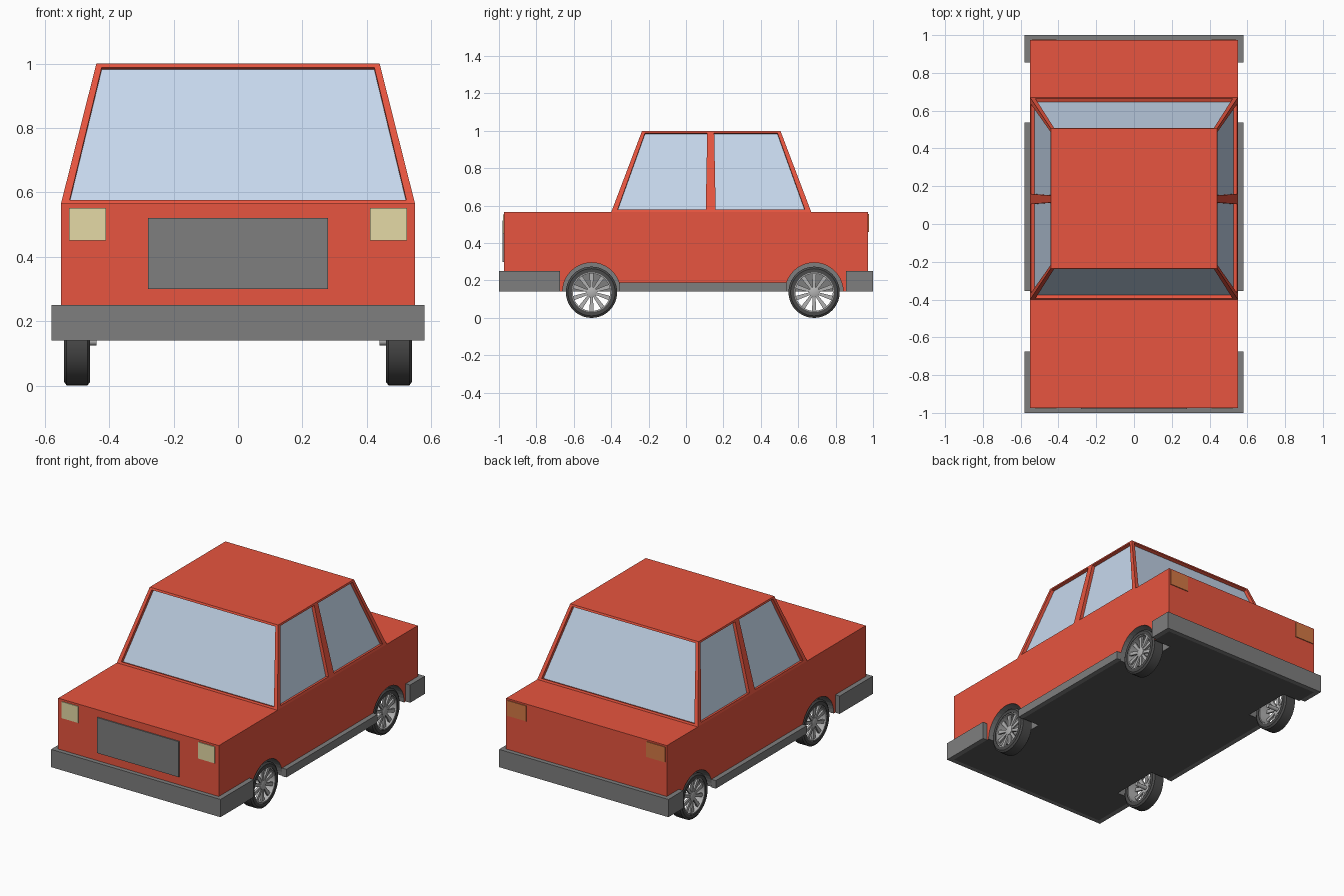
import bpy, bmesh, math
from mathutils import Vector

if "Cube" in bpy.data.objects:
    bpy.data.objects.remove(bpy.data.objects["Cube"])


def material(name, r, g, b):
    m = bpy.data.materials.new(name)
    m.diffuse_color = (r, g, b, 1)
    m.use_nodes = True
    m.node_tree.nodes["Principled BSDF"].inputs["Base Color"].default_value = m.diffuse_color
    return m


RED = material("red paint", 0.80, 0.09, 0.05)
DARK = material("underside", 0.10, 0.10, 0.10)
TRIM = material("dark trim", 0.21, 0.21, 0.21)
GLASS = material("glass", 0.57, 0.69, 0.85)
LAMP = material("lamp yellow", 0.78, 0.70, 0.38)
TAIL = material("tail orange", 0.66, 0.19, 0.06)
RUBBER = material("rubber", 0.07, 0.07, 0.07)
ALLOY = material("alloy", 0.45, 0.45, 0.45)


def finish(name, bm, *mats, smooth=False):
    bmesh.ops.remove_doubles(bm, verts=bm.verts, dist=1e-5)
    bmesh.ops.recalc_face_normals(bm, faces=bm.faces)
    me = bpy.data.meshes.new(name)
    bm.to_mesh(me)
    bm.free()
    for m in mats:
        me.materials.append(m)
    ob = bpy.data.objects.new(name, me)
    bpy.context.collection.objects.link(ob)
    if smooth:
        bpy.ops.object.select_all(action='DESELECT')
        ob.select_set(True)
        bpy.context.view_layer.objects.active = ob
        bpy.ops.object.shade_smooth_by_angle(angle=math.radians(35))
    return ob


def prism(bm, pts, offset):
    """Extrude a closed polygon along an offset."""
    face = bm.faces.new([bm.verts.new(p) for p in pts])
    ext = bmesh.ops.extrude_face_region(bm, geom=[face], use_keep_orig=True)
    bmesh.ops.translate(bm, vec=offset, verts=[v for v in ext["geom"] if isinstance(v, bmesh.types.BMVert)])


def box(bm, x0, x1, y0, y1, z0, z1):
    prism(bm, [(x0, y0, z0), (x1, y0, z0), (x1, y1, z0), (x0, y1, z0)], (0, 0, z1 - z0))


def lathe(bm, profile, n):
    """Revolve a closed (x, radius) profile about the x axis."""
    rings = [[bm.verts.new((x, r * math.cos(2 * math.pi * i / n), r * math.sin(2 * math.pi * i / n)))
              for i in range(n)] for x, r in profile]
    for a, b in zip(rings, rings[1:] + rings[:1]):
        for i in range(n):
            j = (i + 1) % n
            bm.faces.new((a[i], a[j], b[j], b[i]))


WHEEL_Y = (-0.505, 0.685)

# lower body with dark floor
bm = bmesh.new()
box(bm, -0.55, 0.55, -0.973, 0.973, 0.14, 0.565)
for f in bm.faces:
    if f.calc_center_median().z < 0.15:
        f.material_index = 1
body = finish("body", bm, RED, DARK)

# wheel arch cutter
bm = bmesh.new()
for s in (-1, 1):
    for y in WHEEL_Y:
        ring = [(s * 0.43, y + 0.155 * math.cos(math.tau * i / 40), 0.14 + 0.155 * math.sin(math.tau * i / 40))
                for i in range(40)]
        prism(bm, ring, (s * 0.2, 0, 0))
cutter = finish("arch_cutter", bm, TRIM)
cutter.hide_render = True
cutter.hide_viewport = True
cut = body.modifiers.new("arches", 'BOOLEAN')
cut.operation, cut.object, cut.solver = 'DIFFERENCE', cutter, 'EXACT'
cut.material_mode = 'TRANSFER'

# cabin with recessed windows
bm = bmesh.new()


def window(bl, br, tr, tl, u0, u1, v0, v1, inward):
    outer = [Vector(p) for p in (bl, br, tr, tl)]

    def at(u, v):
        return outer[0].lerp(outer[1], u).lerp(outer[3].lerp(outer[2], u), v)
    edge = [at(u0, v0), at(u1, v0), at(u1, v1), at(u0, v1)]
    n = (outer[1] - outer[0]).cross(outer[3] - outer[0]).normalized()
    if n.dot(Vector(inward)) < 0:
        n = -n
    loops = [[bm.verts.new(p) for p in ring] for ring in (outer, edge, [p + n * 0.02 for p in edge])]
    for a, b in zip(loops, loops[1:]):
        for i in range(4):
            bm.faces.new((a[i], a[(i + 1) % 4], b[(i + 1) % 4], b[i]))
    bm.faces.new(loops[2]).material_index = 1


ZB, ZT, WB, WT = 0.565, 1.0, 0.55, 0.44
FB, FT, RB, RT, MID = -0.40, -0.235, 0.67, 0.505, 0.132
for yb, yt, inward in ((FB, FT, (0, 1, 0)), (RB, RT, (0, -1, 0))):
    window((-WB, yb, ZB), (WB, yb, ZB), (WT, yt, ZT), (-WT, yt, ZT), 0.022, 0.978, 0.027, 0.973, inward)
    for s in (-1, 1):
        window((s * WB, yb, ZB), (s * WB, MID, ZB), (s * WT, MID, ZT), (s * WT, yt, ZT),
               0.055, 0.95, 0.032, 0.975, (-s, 0, 0))
for w, y0, y1, z in ((WT, FT, RT, ZT), (WB, FB, RB, ZB)):
    bm.faces.new([bm.verts.new(p) for p in ((-w, y0, z), (w, y0, z), (w, MID, z), (w, y1, z),
                                            (-w, y1, z), (-w, MID, z))])
finish("cabin", bm, RED, GLASS)

# wraparound bumpers
for name, s, end in (("front_bumper", -1, 0.675), ("rear_bumper", 1, 0.855)):
    bm = bmesh.new()
    u = [(-0.58, end), (-0.58, 1), (0.58, 1), (0.58, end), (0.55, end), (0.55, 0.972), (-0.55, 0.972), (-0.55, end)]
    prism(bm, [(x, s * y, 0.14) for x, y in u], (0, 0, 0.11))
    finish(name, bm, TRIM)

# side skirts, lamps and grille
for side, s in (("left", -1), ("right", 1)):
    for name, a, b, y0, y1, z0, z1, mat in (
            ("skirt", 0.55, 0.58, -0.355, 0.537, 0.14, 0.19, TRIM),
            ("headlight", 0.41, 0.525, -0.978, -0.96, 0.45, 0.552, LAMP),
            ("tail_light", 0.41, 0.54, 0.96, 0.978, 0.46, 0.555, TAIL)):
        bm = bmesh.new()
        box(bm, s * a, s * b, y0, y1, z0, z1)
        finish(side + "_" + name, bm, mat)
bm = bmesh.new()
box(bm, -0.28, 0.28, -0.98, -0.96, 0.30, 0.52)
finish("grille", bm, TRIM)

# wheels: tyre plus open spoked rim
for side, s in (("left", -1), ("right", 1)):
    for end, y in zip(("front", "rear"), WHEEL_Y):
        tyre = bmesh.new()
        lathe(tyre, [(-0.04, 0.106), (-0.04, 0.126), (-0.032, 0.137), (0.032, 0.137),
                     (0.04, 0.126), (0.04, 0.106)], 40)
        rim = bmesh.new()
        lathe(rim, [(-0.036, 0.100), (-0.036, 0.108), (0.037, 0.108), (0.037, 0.100)], 40)
        lathe(rim, [(-0.06, 0), (-0.06, 0.012), (0.012, 0.012), (0.012, 0.028), (0.028, 0.028),
                    (0.032, 0.018), (0.032, 0)], 20)
        for i in range(10):
            t = math.tau * (i + 0.5) / 10
            c, n = math.cos(t), math.sin(t)
            quad = [(0.022, -0.007), (0.104, -0.012), (0.104, 0.012), (0.022, 0.007)]
            prism(rim, [(0.014, r * c - w * n, r * n + w * c) for r, w in quad], (0.012, 0, 0))
        for name, part, mat in (("tyre", tyre, RUBBER), ("rim", rim, ALLOY)):
            for v in part.verts:
                v.co.x *= s
            ob = finish(f"{end}_{side}_{name}", part, mat, smooth=True)
            ob.location = (s * 0.5, y, 0.137)
